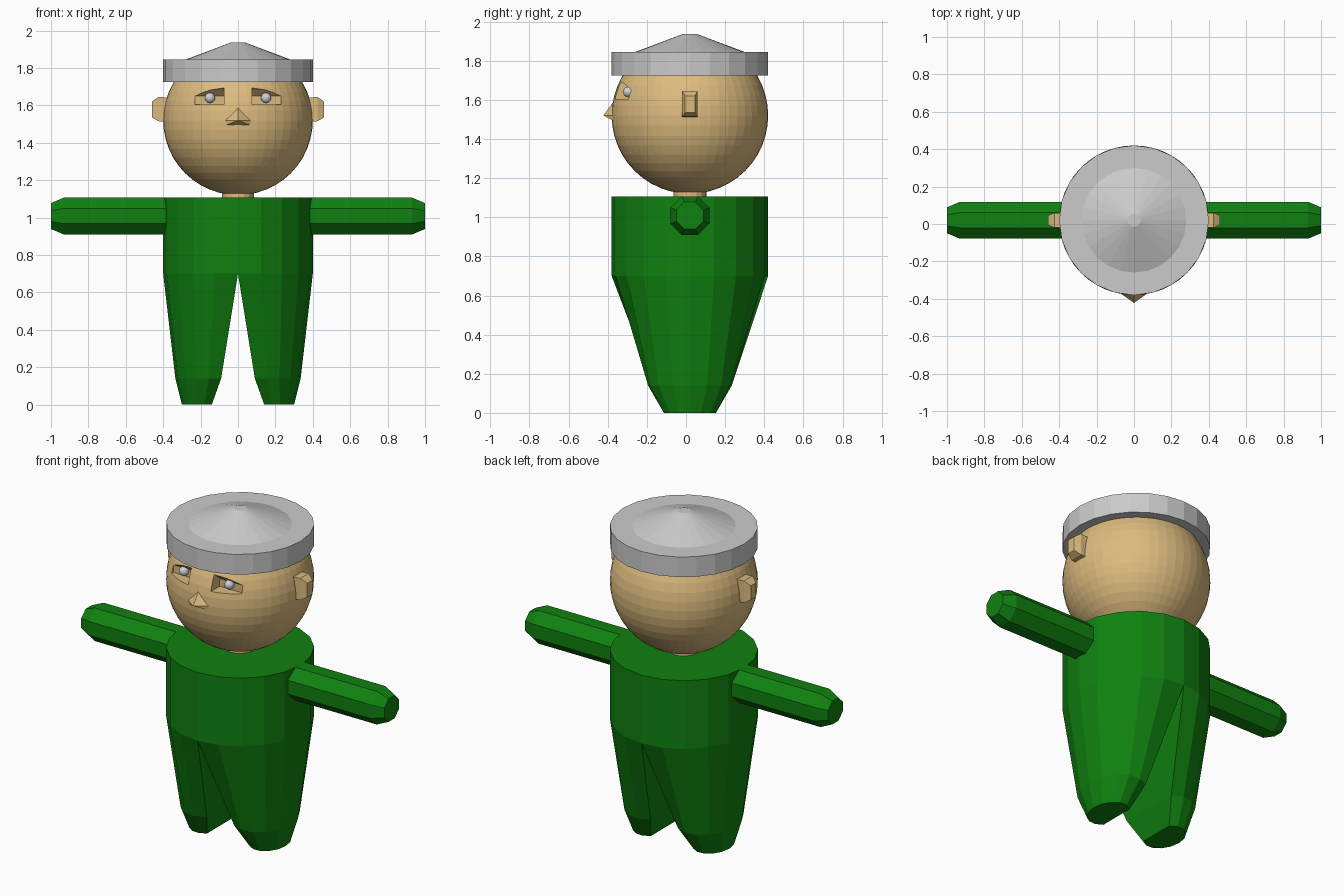
import bpy, bmesh
from math import sin, cos, pi, radians

if "Cube" in bpy.data.objects:
    bpy.data.objects.remove(bpy.data.objects["Cube"], do_unlink=True)

CY = 0.02  # centre line of the figure in y


def material(name, rgb):
    m = bpy.data.materials.new(name)
    m.use_nodes = True
    m.diffuse_color = (*rgb, 1)
    m.node_tree.nodes["Principled BSDF"].inputs["Base Color"].default_value = (*rgb, 1)
    return m


green = material("green cloth", (0.005, 0.22, 0.005))
skin = material("tan skin", (0.72, 0.5, 0.21))
grey = material("light grey", (0.6, 0.6, 0.6))
eye_grey = material("eye grey", (0.62, 0.64, 0.68))


def finish(name, bm, mat):
    bmesh.ops.recalc_face_normals(bm, faces=bm.faces)
    mesh = bpy.data.meshes.new(name)
    bm.to_mesh(mesh)
    bm.free()
    if mat:
        mesh.materials.append(mat)
    ob = bpy.data.objects.new(name, mesh)
    bpy.context.collection.objects.link(ob)
    return ob


def loft(name, rings, mat):
    """Skin a list of equal-length point rings and cap both ends."""
    bm = bmesh.new()
    loops = [[bm.verts.new(p) for p in ring] for ring in rings]
    n = len(loops[0])
    for a, b in zip(loops, loops[1:]):
        for i in range(n):
            j = (i + 1) % n
            bm.faces.new((a[i], a[j], b[j], b[i]))
    bm.faces.new(loops[0])
    bm.faces.new(loops[-1])
    return finish(name, bm, mat)


def turned(name, profile, sides, mat):
    """Upright round part from (radius, z) pairs."""
    return loft(name, [[(r * sin(2 * pi * i / sides), CY + r * cos(2 * pi * i / sides), z)
                        for i in range(sides)] for r, z in profile], mat)


def ball(name, centre, r, u, v, mat):
    bm = bmesh.new()
    bmesh.ops.create_uvsphere(bm, u_segments=u, v_segments=v, radius=r)
    bmesh.ops.translate(bm, verts=bm.verts, vec=centre)
    return finish(name, bm, mat)


# Torso, neck and cap
turned("torso", [(0.4, 0.7), (0.4, 1.107)], 20, green)
turned("neck", [(0.085, 1.09), (0.085, 1.16)], 16, skin)
turned("cap", [(0.4, 1.725), (0.4, 1.845), (0.28, 1.845), (0.035, 1.937)], 24, grey)

# Head
head = ball("head", (0, CY, 1.52), 0.4, 48, 24, skin)


def leg_ring(s, z, lo, hi, depth, spread):
    """Rounded outer side with a flat inner side; spread is the half angle of the arc."""
    a, c = radians(spread), cos(radians(spread))
    ring = []
    for i in range(11):
        t = a * (i / 5 - 1)
        ring.append((s * (lo + (hi - lo) * (cos(t) - c) / (1 - c)), CY + depth * sin(t), z))
    return ring


def arm_ring(x, r):
    return [(x, CY + r * cos(pi / 8 + i * pi / 4), 1.008 + r * sin(pi / 8 + i * pi / 4))
            for i in range(8)]


def ear_ring(x, half_y, z0, z1):
    return [(x, CY - half_y, z0), (x, CY + half_y, z0),
            (x, CY + half_y, z1), (x, CY - half_y, z1)]


for s, side in ((1, "left"), (-1, "right")):
    # Leg
    loft(side + "_leg", [leg_ring(s, 0, 0.14, 0.3, 0.135, 125),
                         leg_ring(s, 0.14, 0.09, 0.335, 0.215, 120),
                         leg_ring(s, 0.7, 0, 0.4, 0.4, 90)], green)
    # Arm
    loft(side + "_arm", [arm_ring(s * 0.3, 0.107), arm_ring(s * 0.93, 0.107),
                         arm_ring(s * 1.0, 0.075)], green)
    # Ear
    loft(side + "_ear", [ear_ring(s * 0.36, 0.04, 1.51, 1.64),
                         ear_ring(s * 0.425, 0.04, 1.515, 1.645),
                         ear_ring(s * 0.46, 0.025, 1.535, 1.62)], skin)
    # Eye socket with a sloping brow, cut from the head
    notch = [(-0.5, 1.604), (-0.28, 1.604), (-0.28, 1.65), (-0.315, 1.683), (-0.5, 1.79)]
    cutter = loft(side + "_socket_cutter",
                  [[(s * x, y, z) for y, z in notch] for x in (0.075, 0.23)], None)
    cutter.hide_render = True
    cutter.hide_set(True)
    cut = head.modifiers.new(side + " socket", 'BOOLEAN')
    cut.operation = 'DIFFERENCE'
    cut.solver = 'EXACT'
    cut.object = cutter
    # Eyeball
    ball(side + "_eye", (s * 0.15, -0.295, 1.64), 0.027, 16, 10, eye_grey)

# Nose: pointed tip with a slanted underside
bm = bmesh.new()
for p in ((-0.08, -0.365, 1.52), (0, -0.422, 1.52), (0.08, -0.365, 1.52),
          (-0.08, -0.36, 1.487), (0.08, -0.36, 1.487),
          (0, -0.365, 1.6), (-0.08, -0.3, 1.5), (0.08, -0.3, 1.5), (0, -0.3, 1.6)):
    bm.verts.new(p)
bmesh.ops.convex_hull(bm, input=bm.verts)
finish("nose", bm, skin)
